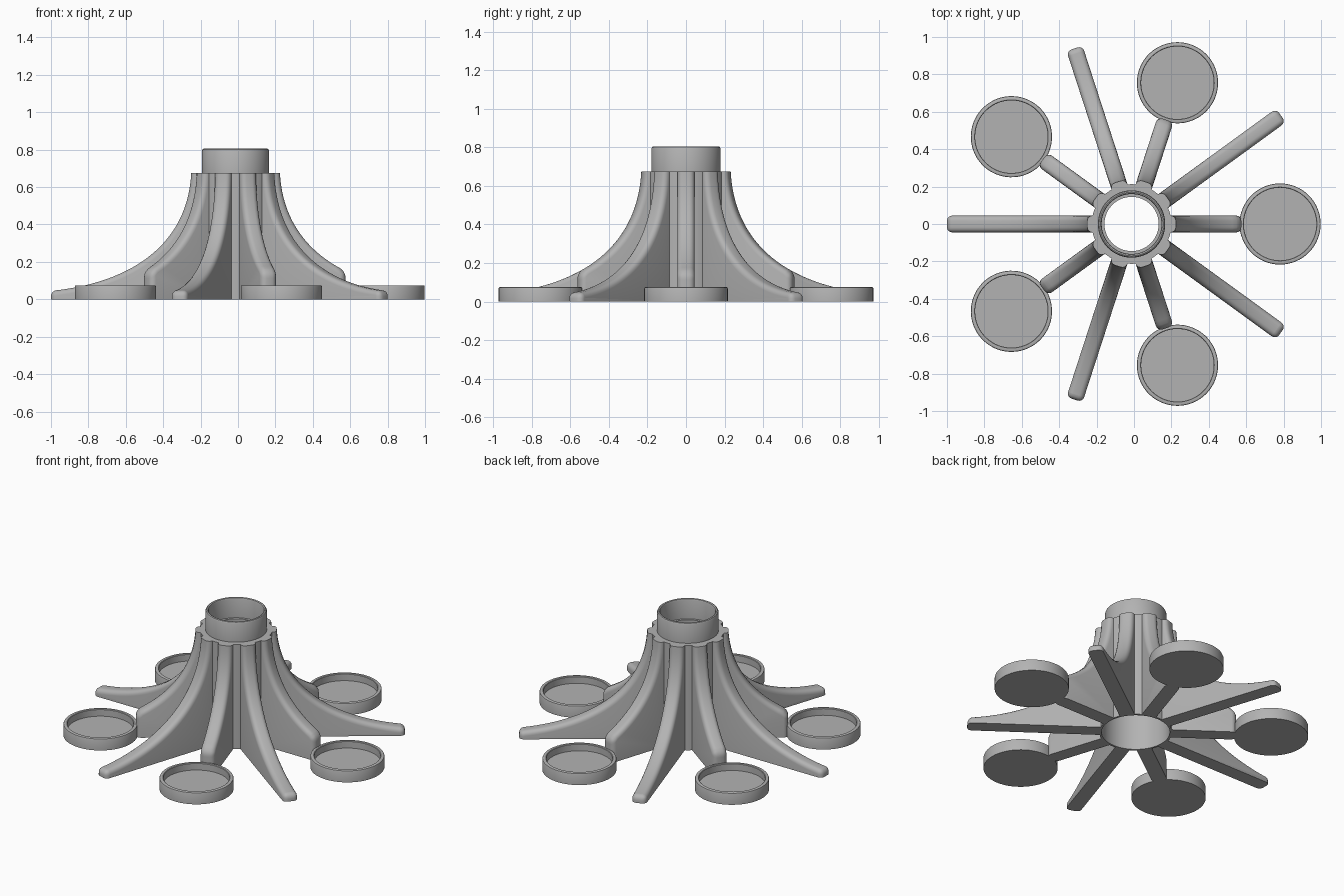
import bpy, bmesh, math
from mathutils import Vector, Matrix
from mathutils.geometry import interpolate_bezier

cube = bpy.data.objects.get("Cube")
if cube:
    bpy.data.objects.remove(cube, do_unlink=True)

CENTRE = Vector((-0.013, 0, 0))
HUB_TOP = 0.675
ARM_HALF = 0.045

grey = bpy.data.materials.new("plain grey")
grey.use_nodes = True
GREY = (0.45, 0.45, 0.45, 1)
grey.diffuse_color = GREY
grey.node_tree.nodes["Principled BSDF"].inputs["Base Color"].default_value = GREY


def finish(name, bm, matrix):
    bmesh.ops.recalc_face_normals(bm, faces=bm.faces)
    mesh = bpy.data.meshes.new(name)
    bm.to_mesh(mesh)
    bm.free()
    mesh.materials.append(grey)
    obj = bpy.data.objects.new(name, mesh)
    obj.matrix_world = matrix
    bpy.context.collection.objects.link(obj)
    bpy.ops.object.select_all(action='DESELECT')
    obj.select_set(True)
    bpy.context.view_layer.objects.active = obj
    bpy.ops.object.shade_smooth_by_angle(angle=math.radians(35))
    return obj


def lathe(name, profile, matrix, closed=False):
    """Spin an (r, z) profile around the z axis."""
    bm = bmesh.new()
    verts = [bm.verts.new((r, 0, z)) for r, z in profile]
    edges = [bm.edges.new(pair) for pair in zip(verts, verts[1:])]
    if closed:
        edges.append(bm.edges.new((verts[-1], verts[0])))
    bmesh.ops.spin(bm, geom=verts + edges, cent=(0, 0, 0), axis=(0, 0, 1),
                   angle=math.tau, steps=64, use_duplicate=False)
    bmesh.ops.remove_doubles(bm, verts=bm.verts, dist=0.0005)
    return finish(name, bm, matrix)


def arm(name, reach, matrix):
    """Curved fin: a side profile given thickness, with its outer edges rounded."""
    sweep = interpolate_bezier(Vector((0.237, HUB_TOP)), Vector((0.26, 0.25)),
                               Vector((0.62, 0.08)), Vector((0.987, 0.045)), 40)
    curve = [p for p in sweep if p.x < reach - 0.012]
    end_z = next((p.y for p in sweep if p.x >= reach), sweep[-1].y)
    curve.append(Vector((reach, end_z)))
    outline = [Vector((0.205, 0)), Vector((0.205, HUB_TOP))] + curve + [Vector((reach, 0))]
    bm = bmesh.new()
    face = bm.faces.new([bm.verts.new((p.x, -ARM_HALF, p.y)) for p in outline])
    out = bmesh.ops.extrude_face_region(bm, geom=[face])
    moved = [v for v in out["geom"] if isinstance(v, bmesh.types.BMVert)]
    bmesh.ops.translate(bm, verts=moved, vec=(0, 2 * ARM_HALF, 0))

    def rounded(edge):
        a, b = (v.co for v in edge.verts)
        if abs(a.y - b.y) > 0.01:
            return a.x > reach - 0.001 and a.z > 0.01
        return min(a.x, b.x) > 0.22 and max(a.z, b.z) > 0.01

    bmesh.ops.bevel(bm, geom=[e for e in bm.edges if rounded(e)], offset=0.028,
                    segments=4, profile=0.5, affect='EDGES', clamp_overlap=True)
    return finish(name, bm, matrix)


# Hollow hub with a narrower collar on top
lathe("hub", [(0.2, 0), (0.213, 0), (0.213, HUB_TOP), (0.18, HUB_TOP),
              (0.18, 0.793), (0.176, 0.802), (0.17, 0.805), (0.163, 0.802),
              (0.16, 0.793), (0.16, HUB_TOP), (0.145, HUB_TOP), (0.145, 0.64),
              (0.2, 0.58)], Matrix.Translation(CENTRE), closed=True)

# Five short arms with cups, alternating with five long arms
for i in range(5):
    angle = math.tau * i / 5
    turn = Matrix.Translation(CENTRE) @ Matrix.Rotation(angle, 4, 'Z')
    opposite = Matrix.Translation(CENTRE) @ Matrix.Rotation(angle + math.pi, 4, 'Z')
    arm(f"short_arm_{i + 1}", 0.587, turn)
    arm(f"long_arm_{i + 1}", 0.987, opposite)
    lathe(f"cup_{i + 1}", [(0, 0), (0.217, 0), (0.217, 0.068), (0.215, 0.073),
                           (0.21, 0.075), (0.197, 0.075), (0.194, 0.072),
                           (0.194, 0.03), (0, 0.03)],
          turn @ Matrix.Translation((0.794, 0, 0)))
